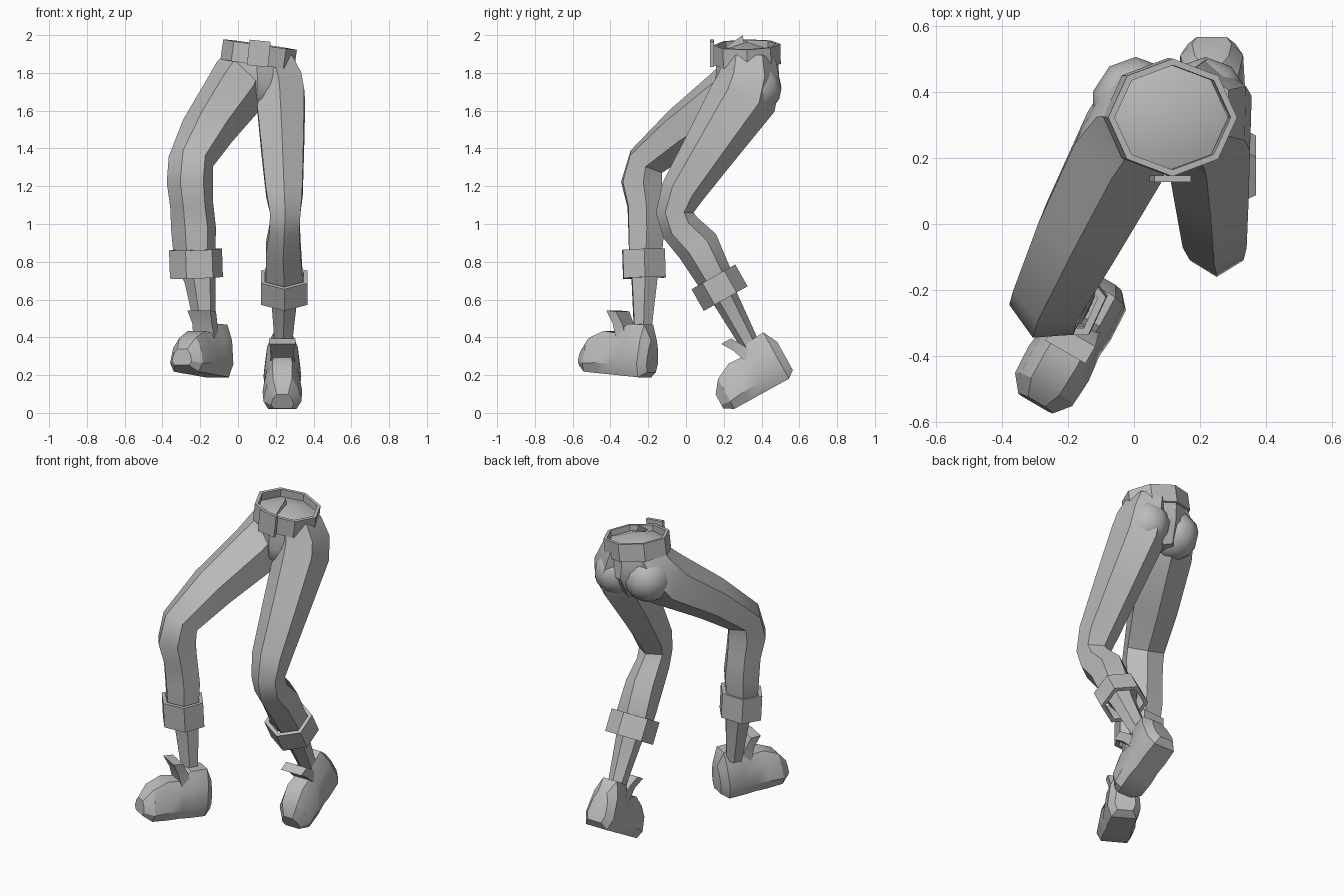
import bpy, bmesh, math
from mathutils import Vector, Matrix

old = bpy.data.objects.get("Cube")
if old:
    bpy.data.objects.remove(old, do_unlink=True)

grey = bpy.data.materials.new("plain_grey")
grey.use_nodes = True
grey.diffuse_color = (0.5, 0.5, 0.5, 1)
grey.node_tree.nodes["Principled BSDF"].inputs["Base Color"].default_value = (0.5, 0.5, 0.5, 1)


def finish(name, bm, angle=32):
    """Turn a bmesh into a shaded, coloured object."""
    bmesh.ops.recalc_face_normals(bm, faces=bm.faces)
    for f in bm.faces:
        f.smooth = True
    mesh = bpy.data.meshes.new(name)
    bm.to_mesh(mesh)
    bm.free()
    mesh.set_sharp_from_angle(angle=math.radians(angle))
    mesh.materials.append(grey)
    obj = bpy.data.objects.new(name, mesh)
    bpy.context.collection.objects.link(obj)
    return obj


def skin(name, rings, closed=False, apex=None):
    """Bridge equal rings of points; cap the ends, or join last to first."""
    bm = bmesh.new()
    rows = [[bm.verts.new(p) for p in ring] for ring in rings]
    pairs = list(zip(rows, rows[1:]))
    if closed:
        pairs.append((rows[-1], rows[0]))
    n = len(rows[0])
    for a, b in pairs:
        for i in range(n):
            j = (i + 1) % n
            bm.faces.new((a[i], a[j], b[j], b[i]))
    if not closed:
        bm.faces.new(rows[-1])
        if apex:
            tip = bm.verts.new(apex)
            for i in range(n):
                bm.faces.new((rows[0][i], rows[0][(i + 1) % n], tip))
        else:
            bm.faces.new(rows[0])
    return finish(name, bm)


def ring(centre, axis, facing, rx, ry, n):
    """Polygon across an axis, with one corner towards the facing direction."""
    axis = axis.normalized()
    side = facing.cross(axis).normalized()
    front = axis.cross(side)
    if front.dot(facing) < 0:
        front = -front
    angles = [math.tau * i / n for i in range(n)]
    return [centre + front * ry * math.cos(a) + side * rx * math.sin(a) for a in angles]


def limb(name, facing, stations, n=6):
    """Tube along a path of (x, y, z, half width, half depth)."""
    pts = [Vector(s[:3]) for s in stations]
    rings = []
    for i, s in enumerate(stations):
        axis = Vector()
        if i:
            axis += (pts[i] - pts[i - 1]).normalized()
        if i < len(pts) - 1:
            axis += (pts[i + 1] - pts[i]).normalized()
        rings.append(ring(pts[i], axis, facing, s[3] * 1.14, s[4], n))
    return skin(name, rings)


def band(name, top, bottom, facing, rx, ry, wall, n):
    """Hollow collar with a visible wall thickness."""
    top, bottom = Vector(top), Vector(bottom)
    axis = bottom - top
    rings = [ring(c, axis, facing, rx - w, ry - w, n)
             for c, w in ((top, wall), (top, 0), (bottom, 0), (bottom, wall))]
    return skin(name, rings, closed=True)


def shoe(name, heel, forward):
    """Chunky shoe from cross-sections running heel to toe, plus its tongue."""
    heel, f = Vector(heel), Vector(forward).normalized()
    s = f.cross(Vector((0, 0, 1))).normalized()
    u = s.cross(f)
    profile = [(0, .06, .03, .2), (.04, .095, 0, .28), (.14, .1, 0, .275), (.2, .095, 0, .22),
               (.28, .105, 0, .225), (.37, .1, 0, .18), (.42, .06, .03, .115)]
    outline = [(.75, 0), (1, .25), (.85, .7), (.5, 1)]
    outline += [(-a, b) for a, b in reversed(outline)]
    rings = [[heel + f * t + s * hw * a + u * (lo + (hi - lo) * b) for a, b in outline]
             for t, hw, lo, hi in profile]
    skin(name, rings)
    # thick tongue flaring forward out of the opening
    rings = [[heel + f * (t + dt) + s * w * k + u * h
              for dt, k in ((0, -1), (0, 1), (.06, 1), (.06, -1))]
             for t, h, w in ((.13, .17, .065), (.165, .27, .06), (.205, .335, .07))]
    skin(name + "_tongue", rings)


front = Vector((0, -1, 0))
right_facing = Vector((-.42, -.9, 0))

# pelvis with domed top
down = Vector((-.1, 0, -1))
pelvis = [(.11, .322, 1.91, .175, .16), (.1, .325, 1.83, .18, .165), (.105, .325, 1.74, .2, .17),
          (.095, .315, 1.67, .14, .15), (.085, .32, 1.61, .05, .12)]
skin("pelvis", [ring(Vector(p[:3]), down, front, p[3], p[4], 8) for p in pelvis],
     apex=(.11, .32, 1.965))

# small upright fold of cloth inside the waist
bm = bmesh.new()
bm.faces.new([bm.verts.new(p) for p in ((.12, .2, 1.93), (.12, .3, 2), (.12, .31, 1.94))])
finish("waist_fold", bm)

# rounded seat
for name, loc, size in (("right_seat", (.005, .355, 1.725), (.135, .15, .14)),
                        ("left_seat", (.215, .355, 1.715), (.135, .15, .14))):
    bm = bmesh.new()
    bmesh.ops.create_uvsphere(bm, u_segments=10, v_segments=8, radius=1,
                              matrix=Matrix.LocRotScale(Vector(loc), None, Vector(size)))
    finish(name, bm, 50)

# trouser legs
limb("right_leg", right_facing, [
    (.06, .35, 1.87, .1, .13), (.02, .33, 1.79, .13, .15), (-.03, .23, 1.675, .145, .16),
    (-.16, -.02, 1.495, .13, .13), (-.25, -.21, 1.33, .108, .11), (-.255, -.235, 1.22, .108, .12),
    (-.245, -.215, 1.1, .103, .105), (-.235, -.21, .97, .108, .105), (-.23, -.215, .82, .1, .095),
    (-.2, -.22, .70, .075, .075), (-.17, -.23, .42, .045, .05)])
limb("left_leg", front, [
    (.19, .335, 1.87, .1, .14), (.215, .335, 1.77, .125, .165), (.225, .305, 1.67, .13, .18),
    (.235, .14, 1.42, .115, .145), (.245, -.02, 1.17, .098, .115), (.25, -.06, 1.06, .082, .1),
    (.247, -.03, .98, .08, .105), (.24, .065, .88, .092, .115), (.245, .16, .70, .1, .095),
    (.245, .2, .62, .07, .07), (.24, .34, .36, .045, .05)])

# turned-up cuffs
band("right_cuff", (-.225, -.225, .865), (-.22, -.22, .715), right_facing, .145, .125, .025, 6)
band("left_cuff", (.245, .145, .72), (.245, .21, .605), front, .143, .133, .025, 6)

# belt and buckle
band("belt", (.117, .322, 1.95), (.102, .324, 1.845), front, .197, .178, .02, 8)
bm = bmesh.new()
bmesh.ops.create_cube(bm, size=1, matrix=Matrix.LocRotScale(
    Vector((.11, .137, 1.903)), Matrix.Rotation(math.radians(6), 3, "Y"), Vector((.112, .02, .135))))
finish("buckle", bm)

# shoes, the left one pushing off its toe
shoe("right_shoe", (-.09, -.185, .185), (-.5, -.86, .09))
shoe("left_shoe", (.235, .58, .2), (0, -.87, -.48))
